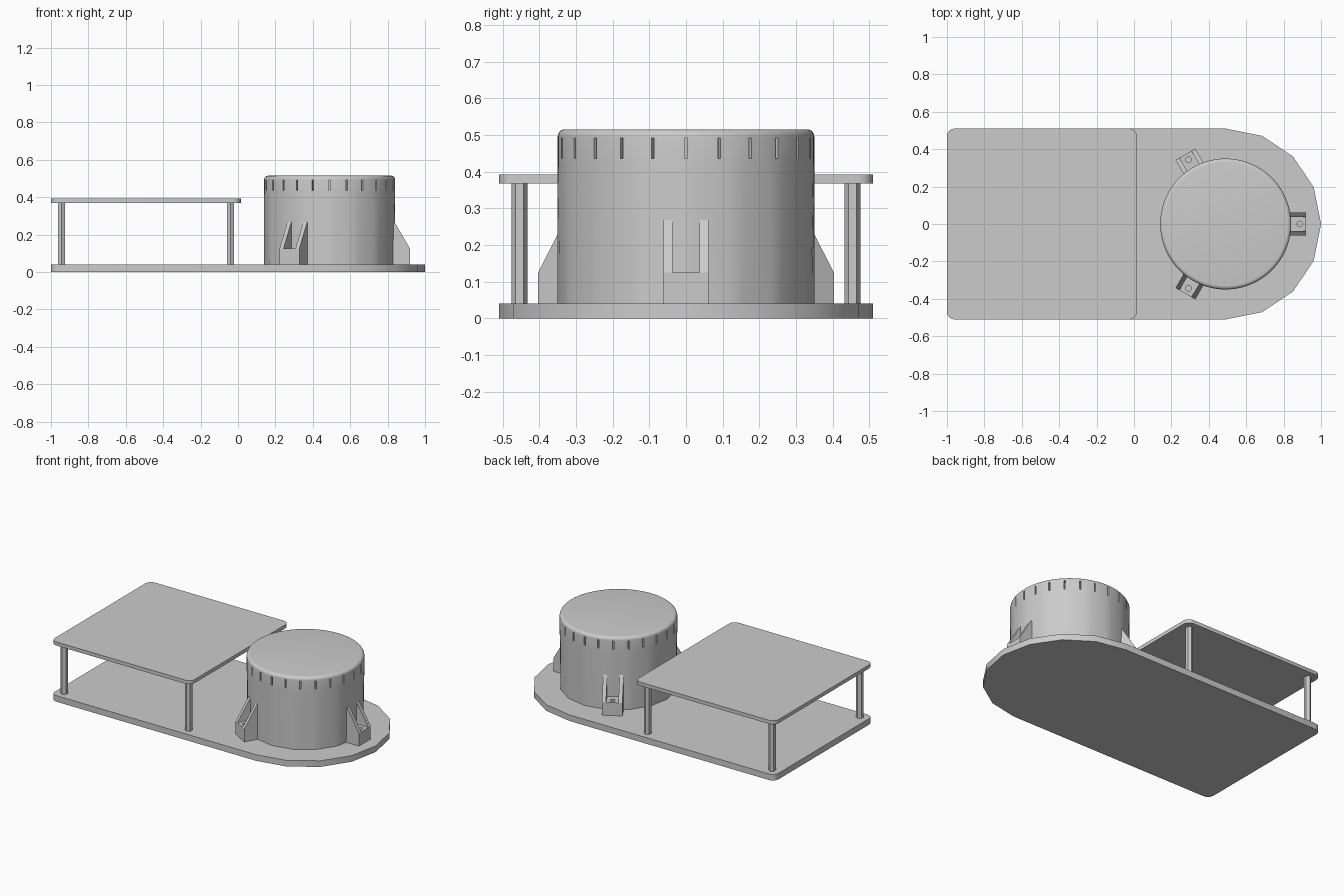
import bpy, bmesh
from math import sin, cos, pi, radians
from mathutils import Matrix, Vector

if "Cube" in bpy.data.objects:
    bpy.data.objects.remove(bpy.data.objects["Cube"], do_unlink=True)

grey = bpy.data.materials.new("light_grey")
GREY = (0.6, 0.6, 0.6, 1)
grey.use_nodes = True
grey.diffuse_color = GREY
grey.node_tree.nodes["Principled BSDF"].inputs["Base Color"].default_value = GREY

DRUM_X, DRUM_R, PLATE_T = 0.49, 0.35, 0.04


def make(name, bm):
    bmesh.ops.recalc_face_normals(bm, faces=bm.faces)
    mesh = bpy.data.meshes.new(name)
    bm.to_mesh(mesh)
    bm.free()
    mesh.materials.append(grey)
    ob = bpy.data.objects.new(name, mesh)
    bpy.context.collection.objects.link(ob)
    return ob


def loft(name, rings):
    """Skin a stack of closed rings and cap both ends."""
    bm = bmesh.new()
    loops = [[bm.verts.new(p) for p in ring] for ring in rings]
    n = len(loops[0])
    for a, b in zip(loops, loops[1:]):
        for i in range(n):
            j = (i + 1) % n
            bm.faces.new((a[i], a[j], b[j], b[i]))
    bm.faces.new(loops[0])
    bm.faces.new(loops[-1])
    return make(name, bm)


def slab(name, outline, z0, z1):
    return loft(name, [[(x, y, z) for x, y in outline] for z in (z0, z1)])


def arc(cx, cy, r, start, end, steps):
    angles = [radians(start + (end - start) * i / steps) for i in range(steps + 1)]
    return [(cx + r * cos(a), cy + r * sin(a)) for a in angles]


def cut(ob, cutter):
    cutter.hide_render = True
    mod = ob.modifiers.new("cut", "BOOLEAN")
    mod.operation, mod.solver, mod.object = "DIFFERENCE", "EXACT", cutter
    bpy.context.view_layer.objects.active = ob
    bpy.ops.object.modifier_apply(modifier=mod.name)
    bpy.data.objects.remove(cutter, do_unlink=True)


def smooth(ob):
    bpy.ops.object.select_all(action="DESELECT")
    ob.select_set(True)
    bpy.context.view_layer.objects.active = ob
    bpy.ops.object.shade_smooth_by_angle(angle=radians(30))


# Base plate with a faceted round nose and small rounded rear corners
C, W = 0.04, 0.51
rear = arc(C - 1, W - C, C, 90, 180, 4) + arc(C - 1, C - W, C, 180, 270, 4)
smooth(slab("base_plate", arc(DRUM_X, 0, W, -90, 90, 8) + rear, 0, PLATE_T))

# Raised deck
x1 = 0.015
front = arc(x1 - C, C - W, C, 270, 360, 4) + arc(x1 - C, W - C, C, 0, 90, 4)
smooth(slab("upper_deck", front + rear, 0.368, 0.392))

# Hexagonal standoffs
for side, sy in (("left", 1), ("right", -1)):
    for end, x in (("rear", -0.943), ("front", -0.04)):
        hexagon = arc(x, sy * 0.454, 0.0215, 90, 390, 5)
        slab(f"{end}_{side}_standoff", hexagon, PLATE_T, 0.368)

# Drum: coarse sixteen-sided foot blending into a round top with a rolled rim
N = 96


def ring(r, z, foot=False):
    pts = []
    for i in range(N):
        a = 2 * pi * i / N
        facet = cos(pi / 16) / cos(a % (pi / 8) - pi / 16) if foot else 1
        pts.append((DRUM_X + r * facet * cos(a), r * facet * sin(a), z))
    return pts


rim = [ring(DRUM_R - 0.02 * (1 - cos(a)), 0.495 + 0.02 * sin(a))
       for a in (radians(18 * k) for k in range(6))]
drum = loft("drum", [ring(DRUM_R, PLATE_T, True), ring(DRUM_R, 0.42)] + rim)

# Narrow vent slots round the rim
bm = bmesh.new()
for k in range(24):
    m = (Matrix.Translation((DRUM_X, 0, 0)) @ Matrix.Rotation(2 * pi * k / 24, 4, "Z")
         @ Matrix.Translation((DRUM_R, 0, 0.463)) @ Matrix.Diagonal((0.05, 0.008, 0.056, 1)))
    bmesh.ops.create_cube(bm, size=1, matrix=m)
cut(drum, make("slot_cutter", bm))
smooth(drum)


# Bracket: low block with a screw hole between two sloping cheeks
def prism(name, profile, y0, y1):
    return loft(name, [[(r, y, z) for r, z in profile] for y in (y0, y1)])


cheek = [(0.33, PLATE_T), (0.43, PLATE_T), (0.43, 0.125), (0.346, 0.268), (0.33, 0.268)]
bracket = prism("front_bracket", cheek, -0.061, 0.061)
pocket = [(0.3, 0.125), (0.5, 0.125), (0.5, 0.3), (0.3, 0.3)]
cut(bracket, prism("pocket_cutter", pocket, -0.037, 0.037))
cut(bracket, slab("hole_cutter", arc(0.397, 0, 0.015, 0, 345, 23), 0.045, 0.2))
smooth(bracket)
bracket.location.x = DRUM_X
for name, angle in (("left_bracket", 120), ("right_bracket", 240)):
    copy = bracket.copy()
    copy.name = name
    copy.rotation_euler.z = radians(angle)
    bpy.context.collection.objects.link(copy)
